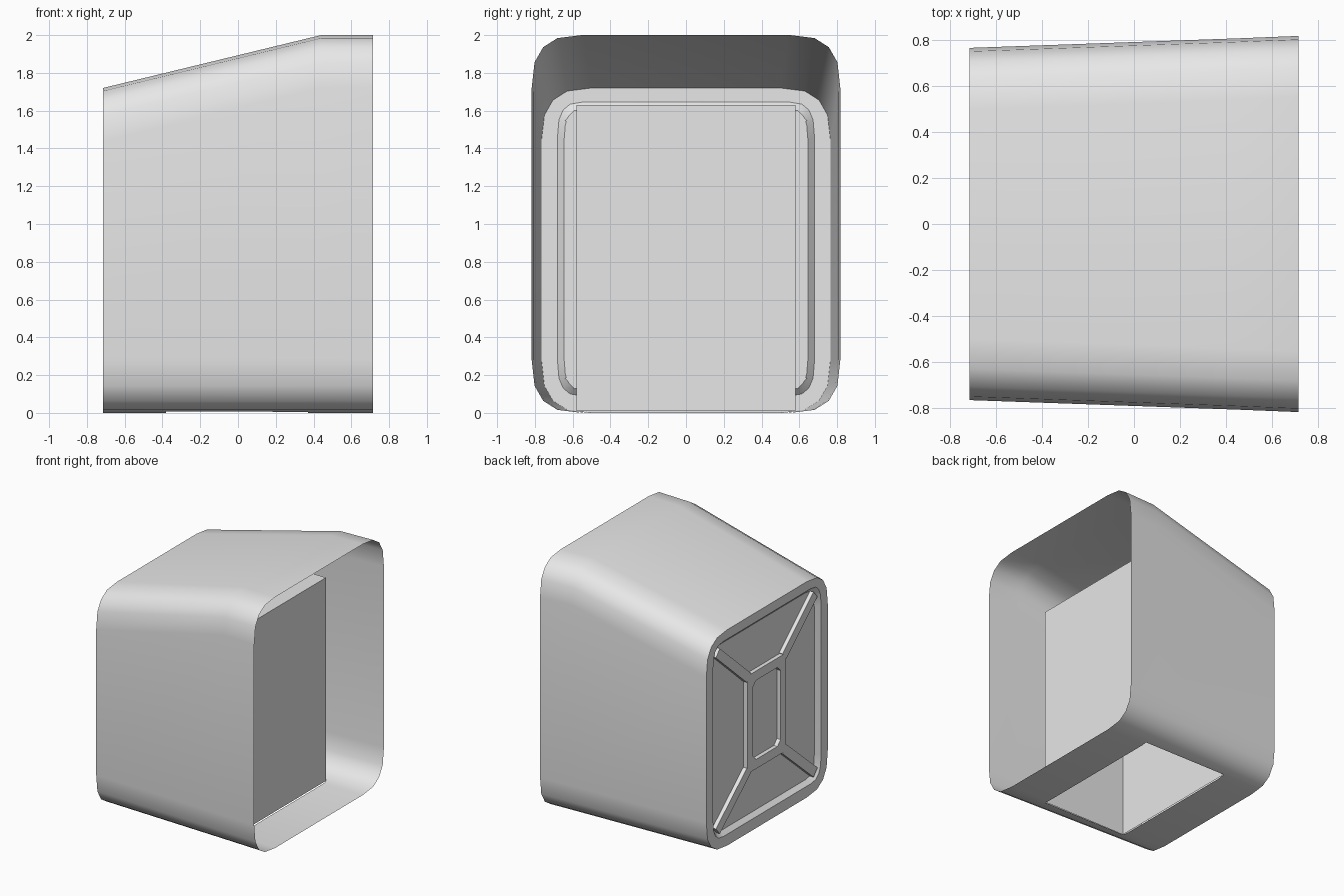
import bpy, bmesh, math
from mathutils import Vector, Matrix

if "Cube" in bpy.data.objects:
    bpy.data.objects.remove(bpy.data.objects["Cube"], do_unlink=True)

GREY = (0.8, 0.8, 0.8, 1)
grey = bpy.data.materials.new("plain_grey")
grey.use_nodes = True
grey.diffuse_color = GREY
grey.node_tree.nodes["Principled BSDF"].inputs["Base Color"].default_value = GREY


def finish(name, bm, smooth=False):
    mesh = bpy.data.meshes.new(name)
    bmesh.ops.recalc_face_normals(bm, faces=bm.faces)
    bm.to_mesh(mesh)
    bm.free()
    mesh.materials.append(grey)
    ob = bpy.data.objects.new(name, mesh)
    bpy.context.collection.objects.link(ob)
    if smooth:
        bpy.ops.object.select_all(action="DESELECT")
        ob.select_set(True)
        bpy.context.view_layer.objects.active = ob
        bpy.ops.object.shade_smooth_by_angle(angle=math.radians(30))
    return ob


def ring(bm, x, half, low, high, ry, rz, steps=4, power=0.75):
    """Rounded rectangle of vertices across the x axis."""
    arc = [i * math.pi / 2 / steps for i in range(steps + 1)]
    arc = [(abs(math.cos(a)) ** power, abs(math.sin(a)) ** power) for a in arc]
    verts = []
    for sy, sz, pts in ((1, 1, arc), (-1, 1, arc[::-1]), (-1, -1, arc), (1, -1, arc[::-1])):
        for c, s in pts:
            y = sy * (half - ry + ry * c)
            z = high - rz + rz * s if sz > 0 else low + rz - rz * s
            verts.append(bm.verts.new((x, y, z)))
    return verts


def loft(bm, rings):
    for a, b in zip(rings, rings[1:]):
        for i in range(len(a)):
            j = (i + 1) % len(a)
            bm.faces.new((a[i], a[j], b[j], b[i]))


# Tapered housing, open at the large end, with a recessed end wall
FRONT_X, BACK_X, FLOOR_X = 0.715, -0.715, -0.68
bm = bmesh.new()
rings = [
    ring(bm, FRONT_X, 0.817, 0, 2.0, 0.265, 0.28),
    ring(bm, 0.44, 0.806, 0, 2.0, 0.265, 0.28),
    ring(bm, BACK_X, 0.765, 0, 1.72, 0.265, 0.28),
    ring(bm, BACK_X, 0.68, 0.09, 1.645, 0.13, 0.18),
    ring(bm, FLOOR_X, 0.645, 0.12, 1.61, 0.11, 0.16),
]
loft(bm, rings)
bm.faces.new(rings[-1])

# Rectangular opening in the underside
BOX_X0, BOX_X1, BOX_Y = -0.38, 0.37, 0.58
for co, no in (((BOX_X0, 0, 0), (1, 0, 0)), ((BOX_X1, 0, 0), (1, 0, 0)),
               ((0, BOX_Y, 0), (0, 1, 0)), ((0, -BOX_Y, 0), (0, 1, 0))):
    faces = [f for f in bm.faces if max(v.co.z for v in f.verts) < 0.05]
    edges = {e for f in faces for e in f.edges}
    verts = {v for f in faces for v in f.verts}
    bmesh.ops.bisect_plane(bm, geom=faces + list(edges) + list(verts),
                           plane_co=co, plane_no=no)
hole = []
for f in bm.faces:
    c = f.calc_center_median()
    if c.z < 0.05 and BOX_X0 < c.x < BOX_X1 and abs(c.y) < BOX_Y:
        hole.append(f)
bmesh.ops.delete(bm, geom=hole, context="FACES")
finish("housing", bm, smooth=True)

# Inner compartment, open underneath
bm = bmesh.new()
bmesh.ops.create_cube(bm, size=1, matrix=Matrix.Translation(((BOX_X0 + BOX_X1) / 2, 0, 0.82))
                      @ Matrix.Diagonal((BOX_X1 - BOX_X0, 2 * BOX_Y, 1.62, 1)))
bm.faces.ensure_lookup_table()
lowest = min(bm.faces, key=lambda f: f.calc_center_median().z)
bmesh.ops.delete(bm, geom=[lowest], context="FACES")
finish("inner_compartment", bm)

# Raised rectangular frame on the end wall
RIDGE_X = -0.712
bm = bmesh.new()
outer = (0.245, 0.47, 1.25, 0.03, 0.03, 1, 1)
inner = (0.175, 0.545, 1.175, 0.04, 0.04, 1, 1)
loft(bm, [ring(bm, FLOOR_X, *outer), ring(bm, RIDGE_X, *outer),
          ring(bm, RIDGE_X, *inner), ring(bm, FLOOR_X, *inner)])
finish("end_frame", bm)

# Diagonal ribs from the frame to the recess corners
for side, y_sign in (("left", 1), ("right", -1)):
    for level, z0, z1 in (("upper", 1.23, 1.575), ("lower", 0.49, 0.155)):
        a, b = Vector((0, y_sign * 0.225, z0)), Vector((0, y_sign * 0.615, z1))
        d = b - a
        mid = (a + b) / 2
        mid.x = (FLOOR_X + RIDGE_X) / 2
        bm = bmesh.new()
        bmesh.ops.create_cube(bm, size=1, matrix=Matrix.Translation(mid)
                              @ Matrix.Rotation(math.atan2(d.z, d.y), 4, "X")
                              @ Matrix.Diagonal((FLOOR_X - RIDGE_X, d.length, 0.075, 1)))
        finish(f"{level}_rib_{'back' if y_sign > 0 else 'front'}", bm)
